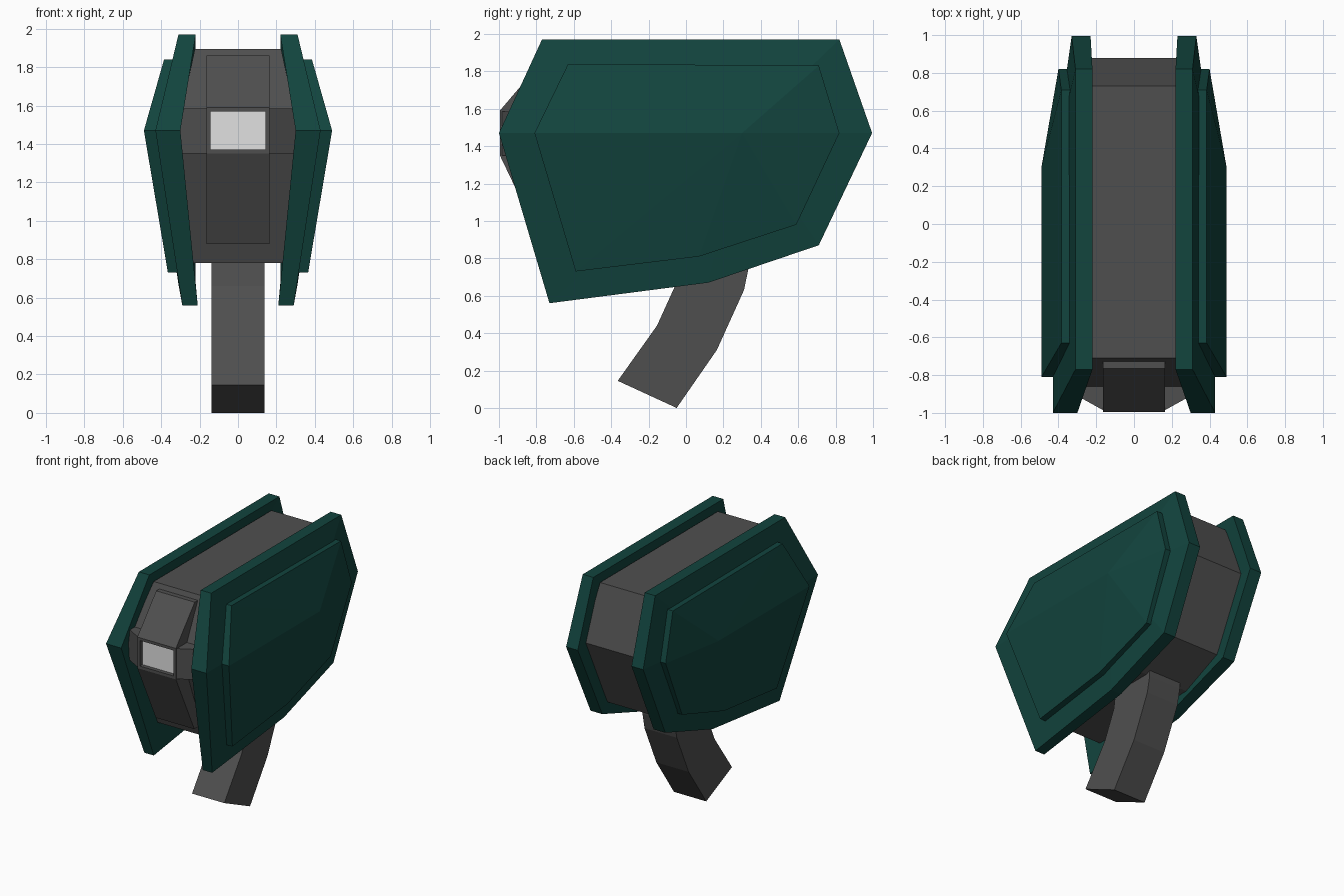
import bpy, bmesh

if "Cube" in bpy.data.objects:
    bpy.data.objects.remove(bpy.data.objects["Cube"])


def material(name, rgb):
    m = bpy.data.materials.new(name)
    m.diffuse_color = (*rgb, 1)
    m.use_nodes = True
    m.node_tree.nodes["Principled BSDF"].inputs["Base Color"].default_value = m.diffuse_color
    return m


GREEN = material("dark green", (0.006, 0.058, 0.048))
GREY = material("dark grey", (0.078, 0.078, 0.078))
WHITE = material("pale grey", (0.75, 0.75, 0.75))


def loft(name, inner, outer, mats, hubs=None):
    """Solid between two matching loops; hubs = fan centres for bent caps."""
    bm = bmesh.new()
    a = [bm.verts.new(p) for p in inner]
    b = [bm.verts.new(p) for p in outer]
    n = len(a)
    for i in range(n):
        j = (i + 1) % n
        bm.faces.new((a[i], a[j], b[j], b[i]))
    for k, loop in enumerate((a, b)):
        if hubs:
            c = bm.verts.new(hubs[k])
            for i in range(n):
                bm.faces.new((loop[i], loop[(i + 1) % n], c))
        else:
            bm.faces.new(loop)
    bmesh.ops.recalc_face_normals(bm, faces=bm.faces[:])
    me = bpy.data.meshes.new(name)
    bm.to_mesh(me)
    bm.free()
    for m in mats:
        me.materials.append(m)
    ob = bpy.data.objects.new(name, me)
    bpy.context.collection.objects.link(ob)
    return ob


def slab(name, profile, half, mats):
    """Profile in y-z, extruded symmetrically across x."""
    return loft(name, [(-half, y, z) for y, z in profile],
                [(half, y, z) for y, z in profile], mats)


# side armour: (y, z, inner x, outer x)
PLATE = [(-0.77, 1.97, 0.22, 0.31), (0.82, 1.97, 0.22, 0.31), (0.995, 1.47, 0.23, 0.33),
         (0.71, 0.87, 0.22, 0.32), (0.12, 0.67, 0.22, 0.31), (-0.73, 0.56, 0.21, 0.29),
         (-1.0, 1.47, 0.30, 0.43)]
# raised panel on the armour: (y, z, outer x)
PANEL = [(-0.63, 1.84, 0.385), (0.71, 1.83, 0.385), (0.82, 1.47, 0.40),
         (0.59, 0.98, 0.38), (0.07, 0.81, 0.375), (-0.59, 0.73, 0.365),
         (-0.81, 1.47, 0.49)]
for side, s in (("right", 1), ("left", -1)):
    loft(side + "_side_plate", [(s * i, y, z) for y, z, i, o in PLATE],
         [(s * o, y, z) for y, z, i, o in PLATE], [GREEN],
         [(s * 0.30, 0.3, 1.47), (s * 0.43, 0.3, 1.47)])
    loft(side + "_raised_panel", [(s * (o - 0.1), y, z) for y, z, o in PANEL],
         [(s * o, y, z) for y, z, o in PANEL], [GREEN],
         [(s * 0.39, 0.3, 1.47), (s * 0.49, 0.3, 1.47)])
    # angled cheeks beside the lens
    plan = [(0.165, -0.985), (0.30, -0.91), (0.30, -0.75), (0.165, -0.75)]
    loft(side + "_cheek", [(s * x, y, 1.35) for x, y in plan],
         [(s * x, y, 1.585) for x, y in plan], [GREY])

# central body: (y, z, half width)
BODY = [(-0.71, 1.895, 0.225), (0.73, 1.895, 0.225), (0.88, 1.48, 0.26), (0.63, 0.93, 0.23),
        (0.3, 0.78, 0.23), (-0.65, 0.78, 0.235), (-0.86, 1.35, 0.30), (-0.86, 1.585, 0.29)]
loft("body", [(-w, y, z) for y, z, w in BODY], [(w, y, z) for y, z, w in BODY],
     [GREY], [(-0.29, 0.2, 1.47), (0.29, 0.2, 1.47)])

# front spine with a recessed lens
spine = slab("front_spine", [(-0.70, 1.86), (-0.765, 1.86), (-0.995, 1.59), (-0.995, 1.35),
                             (-0.77, 0.88), (-0.66, 0.88)], 0.165, [GREY, WHITE])
bm = bmesh.new()
bm.from_mesh(spine.data)
bm.normal_update()
face = min(bm.faces, key=lambda f: f.calc_center_median().y)
bmesh.ops.inset_individual(bm, faces=[face], thickness=0.03)
bmesh.ops.inset_individual(bm, faces=[face], thickness=0.001, depth=-0.03)
face.material_index = 1
bm.to_mesh(spine.data)
bm.free()

# curved grip
slab("grip", [(0.34, 0.9), (0.335, 0.75), (0.31, 0.63), (0.165, 0.31), (-0.05, 0.0),
              (-0.365, 0.145), (-0.155, 0.44), (-0.055, 0.66), (-0.02, 0.9)], 0.138, [GREY])
